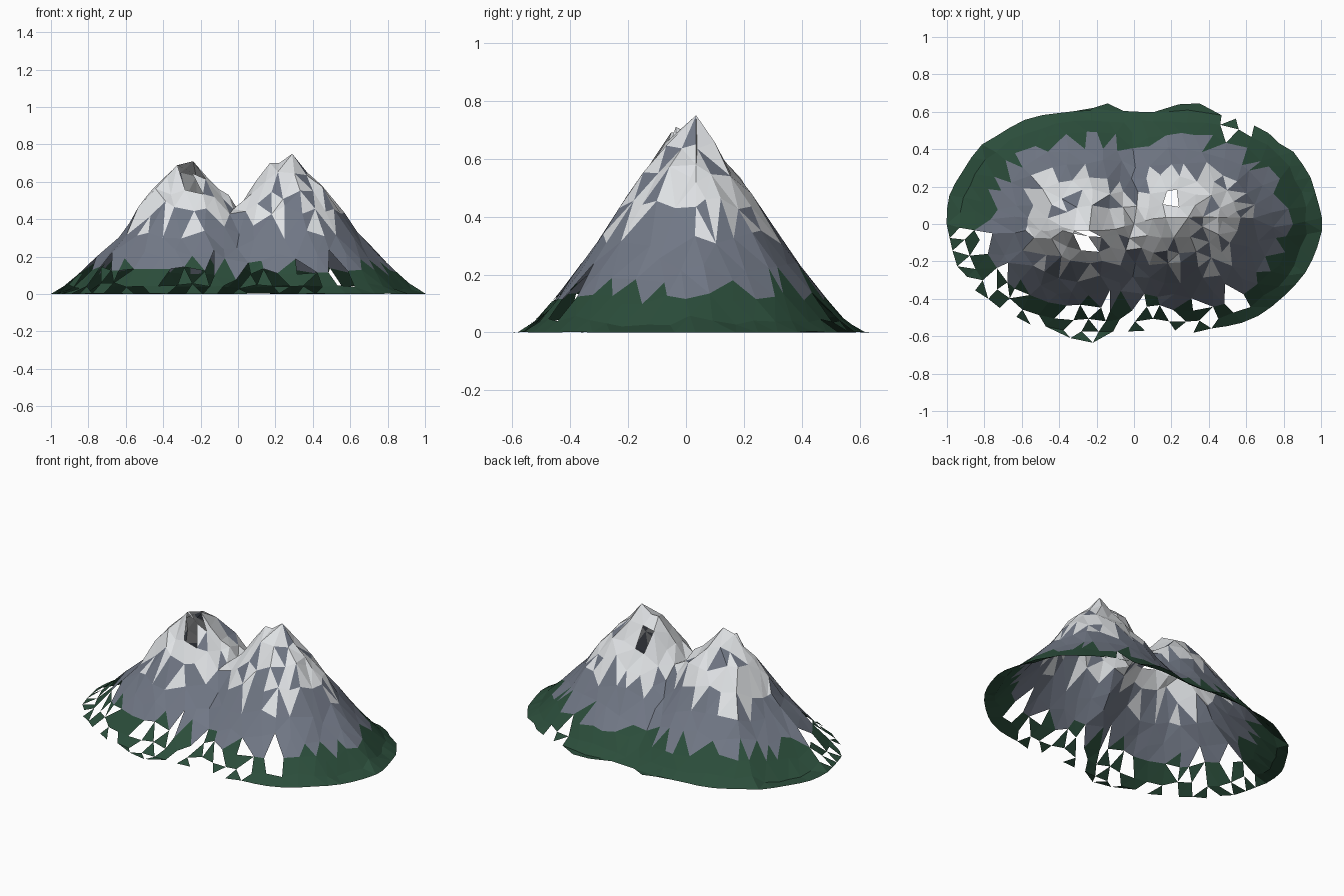
import bpy, bmesh, math, random
from mathutils import Vector
from mathutils.geometry import delaunay_2d_cdt

random.seed(11)
if "Cube" in bpy.data.objects:
    bpy.data.objects.remove(bpy.data.objects["Cube"])

# Oval plan: a straight core with stretched round ends
CORE, RADIUS, MIDDLE_Y = 0.28, 0.59, 0.015
STRETCH = (1 - CORE) / RADIUS
# Skyline along x, and slope against distance from the core line
RIDGE = [(-1, 0), (-.85, .11), (-.7, .26), (-.58, .38), (-.5, .52), (-.45, .62), (-.38, .63),
         (-.32, .69), (-.24, .71), (-.17, .63), (-.1, .56), (-.05, .53), (0, .45), (.06, .55),
         (.1, .61), (.17, .7), (.22, .7), (.29, .75), (.37, .65), (.45, .62), (.5, .54),
         (.57, .47), (.62, .37), (.7, .27), (.8, .18), (.9, .08), (1, 0)]
SLOPE = [(0, .8), (.1, .64), (.2, .49), (.3, .345), (.4, .205), (.5, .08), (.56, .015), (.59, 0)]


def interp(table, v):
    for (a, fa), (b, fb) in zip(table, table[1:]):
        if v <= b:
            return fa + (fb - fa) * max(0, (v - a) / (b - a))
    return table[-1][1]


def ridge_y(x):
    return 0.035 * max(-1, min(1, x * 8))


def core_distance(x, y):
    return math.hypot(max(0, abs(x) - CORE) / STRETCH, y - MIDDLE_Y)


def height(x, y):
    side = abs(y - ridge_y(x))
    flank = interp(SLOPE, core_distance(x, y))
    gully = 1 - 0.3 * math.exp(-(x / .11) ** 2)
    return max(0, min(flank * gully, interp(RIDGE, x) - 0.4 * side))


def oval(d, s):
    """Point at fraction s around the oval at distance d from the core line."""
    straight, arc = 2 * CORE, math.pi * d * (1 + STRETCH) / 2
    s = (s % 1) * 2 * (straight + arc)
    flip = 1
    if s >= straight + arc:
        s, flip = s - straight - arc, -1
    if s < straight:
        return Vector((flip * (s - CORE), MIDDLE_Y - flip * d))
    a = math.pi * ((s - straight) / arc - 0.5)
    return Vector((flip * (CORE + STRETCH * d * math.cos(a)), MIDDLE_Y + flip * d * math.sin(a)))


def jitter(amount):
    return Vector((random.uniform(-amount, amount), random.uniform(-amount, amount)))


# Staggered rings of points, finer towards the summits
points = [Vector((x, ridge_y(x))) for x, z in RIDGE if abs(x) < 0.6]
rings = [(RADIUS, .085, .008), (.53, .085, .012), (.46, .085, .02), (.39, .09, .024), (.31, .09, .024),
         (.23, .08, .02), (.155, .075, .018), (.08, .075, .014)]
for i, (d, step, wobble) in enumerate(rings):
    count = round((4 * CORE + math.pi * d * (1 + STRETCH)) / step)
    for k in range(count):
        points.append(oval(d, (k + 0.5 * (i % 2)) / count) + jitter(wobble))
# Loose tabs of ground beyond the rim
for x, y in [(-.22, .62), (-.14, .645), (.24, .64), (.35, .645), (-.22, -.635), (-.34, -.61)]:
    points.append(Vector((x, y)))

verts, _, tris, *_ = delaunay_2d_cdt(points, [], [], 0, 1e-5)


def material(name, color):
    m = bpy.data.materials.new(name)
    m.diffuse_color = (*color, 1)
    m.use_nodes = True
    node = next(n for n in m.node_tree.nodes if n.type == "BSDF_PRINCIPLED")
    node.inputs["Base Color"].default_value = (*color, 1)
    node.inputs["Roughness"].default_value = 0.9
    return m


FOREST, ROCK, SNOW = range(3)
mesh = bpy.data.meshes.new("mountain")
for name, color in [("forest green", (.024, .074, .043)), ("slate rock", (.165, .187, .237)),
                    ("snow", (.74, .76, .78))]:
    mesh.materials.append(material(name, color))

# Raise the points into a crumpled surface
bm = bmesh.new()
grid = []
for p in verts:
    z = height(p.x, p.y)
    rough = 0.036 * min(1, max(0, z - 0.1) * 2)
    if abs(p.y - ridge_y(p.x)) > 0.001:
        z += random.uniform(-rough, rough * 0.8)
    grid.append(bm.verts.new((p.x, p.y, max(0, z))))

for tri in tris:
    corners = [grid[i] for i in tri]
    c = sum((v.co for v in corners), Vector()) / 3
    longest = max((corners[i].co.xy - corners[i - 1].co.xy).length for i in range(3))
    if c.z < 0.005 and longest > 0.15:
        continue
    # Broken openings near both summits
    if math.hypot(c.x + .25, c.y + .085) < .048 or math.hypot(c.x - .2, c.y - .15) < .035:
        continue
    # Snow and rock by height, with bare patches in the snow
    if c.z < 0.155 + random.uniform(-.02, .02):
        kind = FOREST
    elif c.z < 0.39 + random.uniform(-.05, .05) or random.random() < 0.16:
        kind = ROCK
    else:
        kind = SNOW
    # Scattered gaps in the front and left-hand skirt
    gappy = c.y < -0.02 and c.x < 0.7 and not (c.x > 0.6 and c.y > -0.3)
    corner_gap = 0.46 < c.x < 0.62 and c.y > 0.46
    if kind == FOREST and (gappy and random.random() < 0.42 or corner_gap and random.random() < 0.6):
        continue
    bm.faces.new(corners).material_index = kind

bmesh.ops.delete(bm, geom=[v for v in bm.verts if not v.link_faces], context="VERTS")
bm.normal_update()
bm.to_mesh(mesh)
bm.free()
mountain = bpy.data.objects.new("mountain", mesh)
bpy.context.collection.objects.link(mountain)
